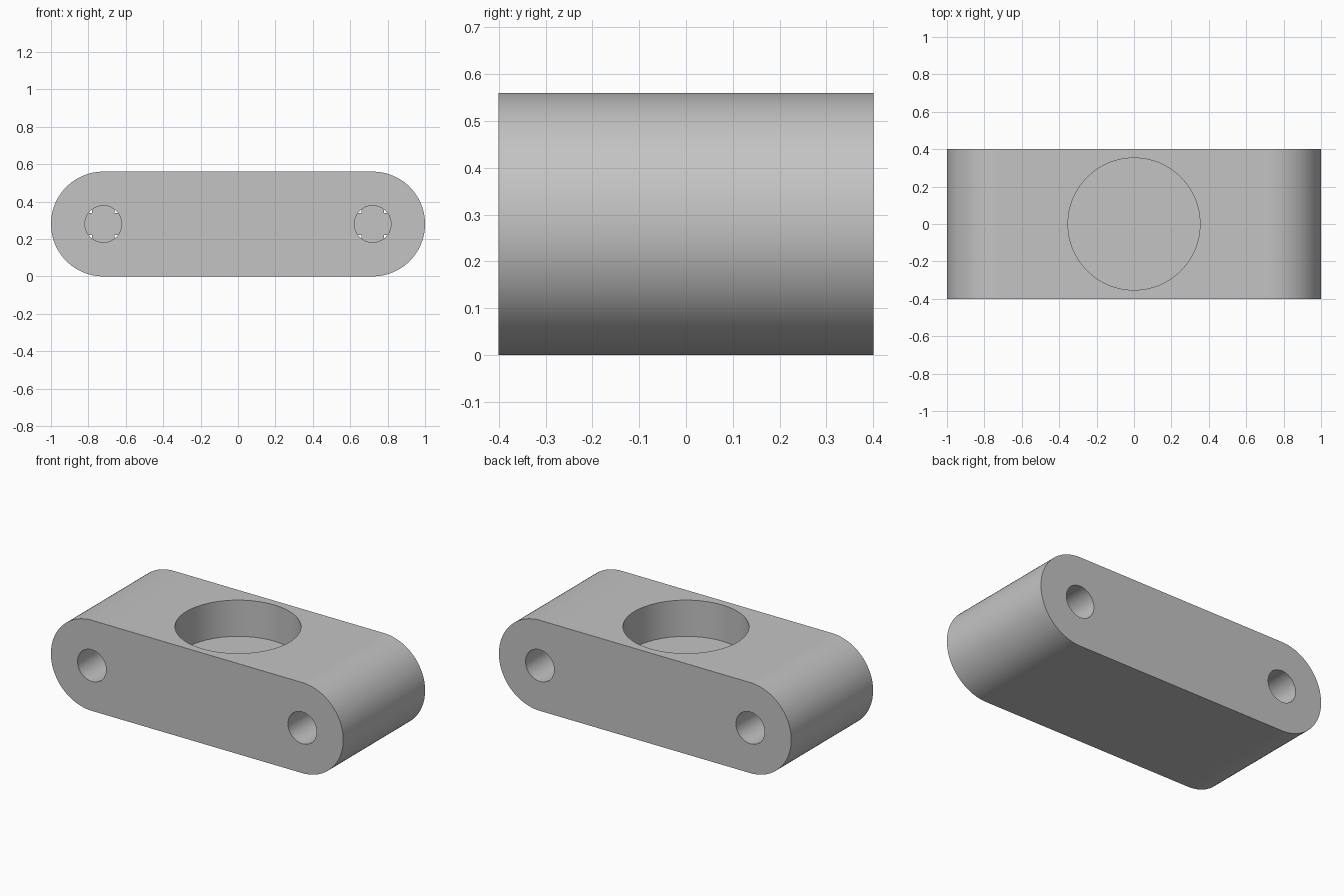
import bpy
import bmesh
from math import cos, sin, pi, radians
from mathutils import Matrix

cube = bpy.data.objects.get("Cube")
if cube:
    bpy.data.objects.remove(cube, do_unlink=True)

LENGTH, DEPTH, HEIGHT = 2.0, 0.8, 0.56
R = HEIGHT / 2
HOLE_X = LENGTH / 2 - R
PIN_R, BORE_R, BORE_DEPTH = 0.098, 0.353, 0.224

grey = bpy.data.materials.new("plain_grey")
grey.use_nodes = True
colour = (0.55, 0.55, 0.55, 1)
grey.diffuse_color = colour
grey.node_tree.nodes["Principled BSDF"].inputs["Base Color"].default_value = colour


def arc(cx, cz, r, start, sweep, steps):
    return [(cx + r * cos(start + sweep * i / steps),
             cz + r * sin(start + sweep * i / steps)) for i in range(steps + 1)]


def make_object(name, bm):
    bmesh.ops.recalc_face_normals(bm, faces=bm.faces)
    mesh = bpy.data.meshes.new(name)
    bm.to_mesh(mesh)
    bm.free()
    mesh.materials.append(grey)
    obj = bpy.data.objects.new(name, mesh)
    bpy.context.collection.objects.link(obj)
    return obj


def prism(name, outline, thickness):
    """Extrude an x-z outline along y, centred on y = 0."""
    bm = bmesh.new()
    face = bm.faces.new([bm.verts.new((x, -thickness / 2, z)) for x, z in outline])
    side = bmesh.ops.extrude_face_region(bm, geom=[face])["geom"]
    verts = [v for v in side if isinstance(v, bmesh.types.BMVert)]
    bmesh.ops.translate(bm, verts=verts, vec=(0, thickness, 0))
    return make_object(name, bm)


def cylinder(name, radius, depth, matrix):
    bm = bmesh.new()
    bmesh.ops.create_cone(bm, cap_ends=True, segments=96, radius1=radius,
                          radius2=radius, depth=depth, matrix=matrix)
    return make_object(name, bm)


# Rounded link body
body = prism("link_body", arc(HOLE_X, R, R, -pi / 2, pi, 48)
             + arc(-HOLE_X, R, R, pi / 2, pi, 48), DEPTH)

# Blind bore in the top and pin holes along y
lift = 0.2
cutters = [cylinder("bore_cutter", BORE_R, BORE_DEPTH + lift,
                    Matrix.Translation((0, 0, HEIGHT + (lift - BORE_DEPTH) / 2)))]
for side, label in ((1, "left"), (-1, "right")):
    place = Matrix.Translation((side * HOLE_X, 0, R)) @ Matrix.Rotation(pi / 2, 4, 'X')
    cutters.append(cylinder(label + "_pin_cutter", PIN_R, DEPTH + lift, place))

for cutter in cutters:
    mod = body.modifiers.new(cutter.name, 'BOOLEAN')
    mod.operation = 'DIFFERENCE'
    mod.solver = 'EXACT'
    mod.object = cutter

# Apply the cuts and remove the cutters
bpy.context.view_layer.objects.active = body
body.select_set(True)
for cutter in cutters:
    bpy.ops.object.modifier_apply(modifier=cutter.name)
    bpy.data.objects.remove(cutter, do_unlink=True)
bpy.ops.object.select_all(action='DESELECT')
body.select_set(True)
bpy.ops.object.shade_smooth_by_angle(angle=radians(30))

# Thin notched web closing each pin hole halfway through
w, a = 0.06, 0.102
corner = [(a, -w), (a, w), (w, w)]
for side, label in ((1, "left"), (-1, "right")):
    outline = []
    for quarter in range(4):
        c, s = round(cos(quarter * pi / 2)), round(sin(quarter * pi / 2))
        outline += [(side * HOLE_X + c * x - s * z, R + s * x + c * z)
                    for x, z in corner]
    prism(label + "_pin_hole_web", outline, 0.008)
